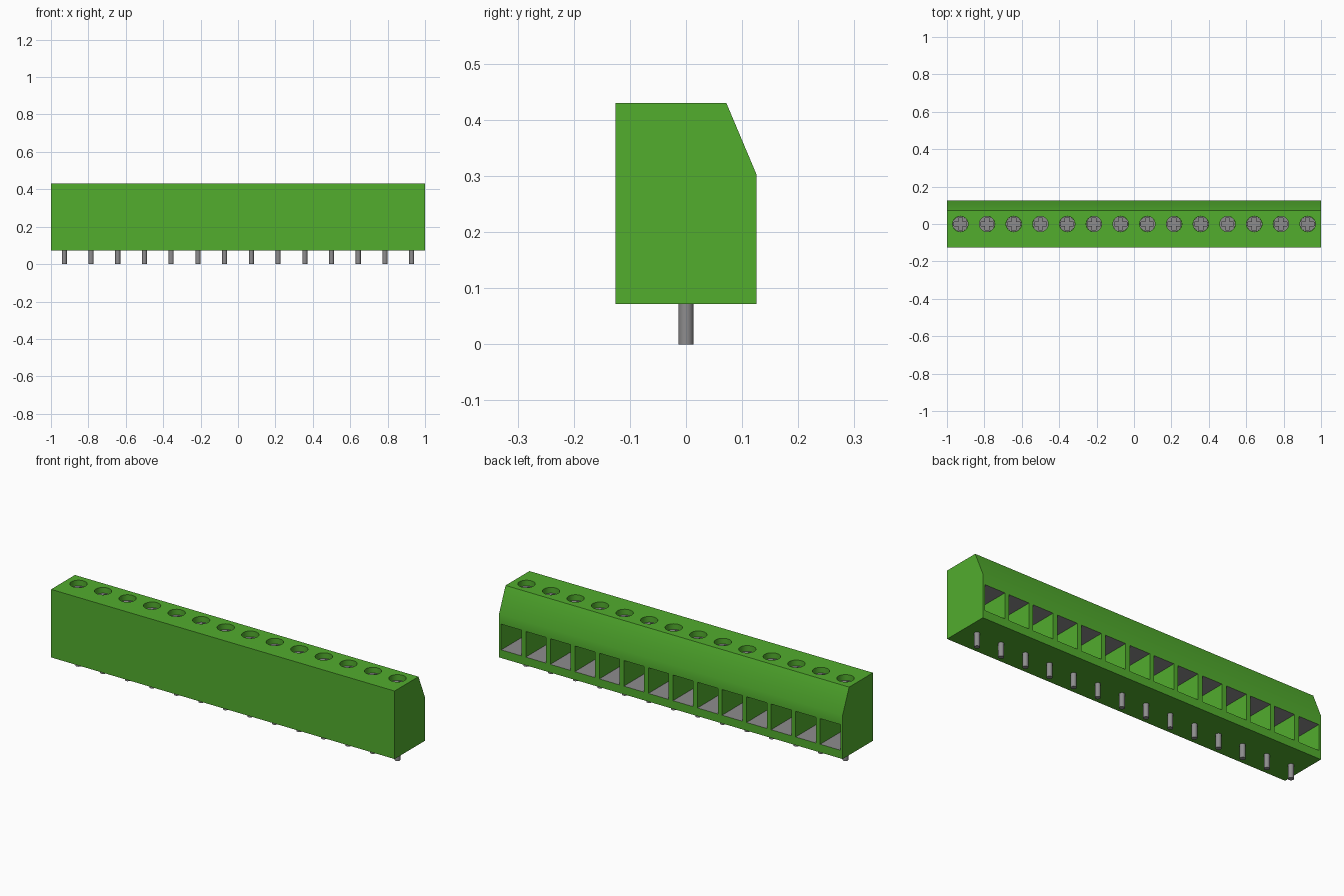
import bpy, bmesh, math
from mathutils import Matrix, Vector

if "Cube" in bpy.data.objects:
    bpy.data.objects.remove(bpy.data.objects["Cube"], do_unlink=True)

POLES = 14
PITCH = 2.0 / POLES
XS = [-1 + PITCH * (i + 0.5) for i in range(POLES)]
BASE, TOP, BACK = 0.072, 0.43, 0.126
HEAD_Z = 0.40          # top of the recessed screws
SCREW_R = 0.041


def material(name, rgb):
    m = bpy.data.materials.new(name)
    m.use_nodes = True
    m.diffuse_color = (*rgb, 1)
    m.node_tree.nodes["Principled BSDF"].inputs["Base Color"].default_value = (*rgb, 1)
    return m


green = material("green plastic", (0.084, 0.418, 0.027))
metal = material("grey metal", (0.27, 0.265, 0.27))


def add_box(bm, lo, hi):
    lo, hi = Vector(lo), Vector(hi)
    size = hi - lo
    bmesh.ops.create_cube(bm, size=1, matrix=Matrix.Translation((lo + hi) / 2)
                          @ Matrix.Diagonal((*size, 1)))


def add_cylinder(bm, r, x, z0, z1, segments=32):
    bmesh.ops.create_cone(bm, cap_ends=True, segments=segments, radius1=r, radius2=r,
                          depth=z1 - z0, matrix=Matrix.Translation((x, 0, (z0 + z1) / 2)))


def finish(bm, name, mats=()):
    bmesh.ops.recalc_face_normals(bm, faces=bm.faces)
    me = bpy.data.meshes.new(name)
    bm.to_mesh(me)
    bm.free()
    ob = bpy.data.objects.new(name, me)
    bpy.context.collection.objects.link(ob)
    for m in mats:
        me.materials.append(m)
    return ob


def select_only(ob):
    bpy.ops.object.select_all(action='DESELECT')
    ob.select_set(True)
    bpy.context.view_layer.objects.active = ob


def cut(ob, bm):
    """Subtract the cutter mesh from the object, then drop the cutter."""
    cutter = finish(bm, "cutter")
    cutter.hide_render = True
    mod = ob.modifiers.new("cut", 'BOOLEAN')
    mod.operation, mod.solver, mod.object = 'DIFFERENCE', 'EXACT', cutter
    select_only(ob)
    bpy.ops.object.modifier_apply(modifier=mod.name)
    bpy.data.objects.remove(cutter, do_unlink=True)


def smooth(ob):
    select_only(ob)
    bpy.ops.object.shade_smooth_by_angle(angle=math.radians(30))


# Housing: side profile with a chamfered back edge, extruded along x
bm = bmesh.new()
profile = [(-BACK, BASE), (BACK, BASE), (BACK, 0.302), (0.072, TOP), (-BACK, TOP)]
face = bm.faces.new([bm.verts.new((-1, y, z)) for y, z in profile])
ext = bmesh.ops.extrude_face_region(bm, geom=[face])
bmesh.ops.translate(bm, vec=(2, 0, 0),
                    verts=[v for v in ext["geom"] if isinstance(v, bmesh.types.BMVert)])
housing = finish(bm, "housing", (green, metal))

# Wire openings in the back and screw wells in the top
bm = bmesh.new()
for x in XS:
    add_box(bm, (x - 0.059, -0.07, 0.115), (x + 0.059, BACK + 0.05, 0.25))
    add_cylinder(bm, SCREW_R + 0.0005, x, HEAD_Z - 0.04, TOP + 0.05)
cut(housing, bm)

# Metal clamp surfaces: floor, ceiling and end of each opening
for p in housing.data.polygons:
    inside = abs(p.center.y) < 0.12 and 0.11 < p.center.z < 0.26
    p.material_index = int(inside and abs(p.normal.x) < 0.5)
smooth(housing)

# Cross-slot screw, shared by all poles
bm = bmesh.new()
add_cylinder(bm, SCREW_R, 0, HEAD_Z - 0.04, HEAD_Z)
screw = finish(bm, "screw", (metal,))
for a, b in ((0.033, 0.011), (0.011, 0.033)):
    bm = bmesh.new()
    add_box(bm, (-a, -b, HEAD_Z - 0.012), (a, b, HEAD_Z + 0.02))
    cut(screw, bm)
smooth(screw)

# Round solder pin, shared by all poles
bm = bmesh.new()
add_cylinder(bm, 0.0135, 0, 0, BASE + 0.02, 24)
pin = finish(bm, "pin", (metal,))
smooth(pin)

for part in (screw, pin):
    part.location.x = XS[0]
    for x in XS[1:]:
        copy = part.copy()
        copy.location.x = x
        bpy.context.collection.objects.link(copy)
